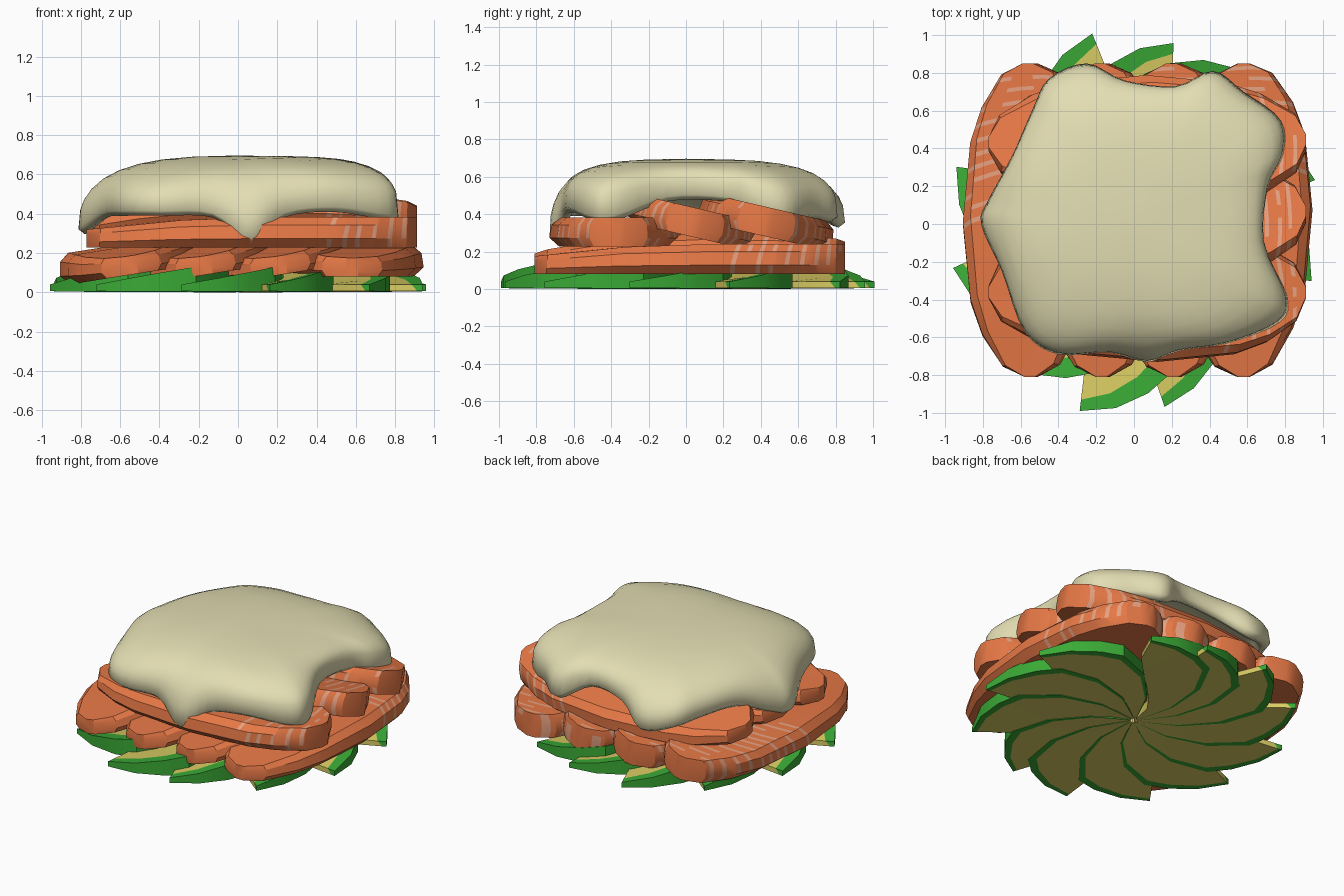
import bpy, bmesh, math, random
from mathutils import Vector, Matrix

if "Cube" in bpy.data.objects:
    bpy.data.objects.remove(bpy.data.objects["Cube"])

random.seed(4)


def mat(name, rgb):
    m = bpy.data.materials.new(name)
    m.diffuse_color = (*rgb, 1)
    m.use_nodes = True
    m.node_tree.nodes["Principled BSDF"].inputs["Base Color"].default_value = m.diffuse_color
    return m


CREAM = mat("cream_sauce", (0.77, 0.73, 0.45))
SALMON = mat("salmon_flesh", (0.80, 0.19, 0.062))
FAT = mat("salmon_fat_line", (0.80, 0.36, 0.22))
SKIN = mat("avocado_skin", (0.042, 0.40, 0.036))
FLESH = mat("avocado_flesh", (0.70, 0.61, 0.125))


def make(name, verts, faces, mats, idx=None, angle=30):
    me = bpy.data.meshes.new(name)
    me.from_pydata(verts, [], faces)
    for m in mats:
        me.materials.append(m)
    if idx:
        me.polygons.foreach_set("material_index", idx)
    bm = bmesh.new()
    bm.from_mesh(me)
    bmesh.ops.recalc_face_normals(bm, faces=bm.faces)
    bm.to_mesh(me)
    bm.free()
    ob = bpy.data.objects.new(name, me)
    bpy.context.collection.objects.link(ob)
    bpy.ops.object.select_all(action='DESELECT')
    ob.select_set(True)
    bpy.context.view_layer.objects.active = ob
    bpy.ops.object.shade_smooth_by_angle(angle=math.radians(angle))
    return ob


# --- avocado: pinwheel of twelve curved wedges, skin on the convex edge ---
OUTER = [(1.035, 0), (.98, 11), (.9, 22), (.82, 31), (.58, 42), (.3, 52), (.04, 60)]
INNER = [(.80, -3), (.70, -2), (.58, 0), (.45, 4), (.3, 12), (.17, 24), (.02, 30)]
NUDGE = {1: (12, .97), 2: (4, .95), 9: (-3, .95)}     # (degrees, size) of uneven wedges


def avocado(k):
    turn, size = NUDGE.get(k, (0, 1))
    base = 13 + 30 * k + turn

    def pt(r, d, top):
        a = math.radians(base + d)
        z = .04 + .09 * max(0, min(d, 30)) / 30 if top else .006 * (1 - max(0, d) / 60)
        return Vector((r * size * math.cos(a) * .95, r * size * math.sin(a), z))

    verts, faces, idx = [], [], []
    for o, i in zip(OUTER, INNER):
        ob, ot, ib, it = pt(*o, 0), pt(*o, 1), pt(*i, 0), pt(*i, 1)
        verts += [ob, ot, ot.lerp(it, .25), it, ib, ob.lerp(ib, .12)]
    n = len(OUTER)
    for s in range(n - 1):
        for j in range(6):
            j2 = (j + 1) % 6
            faces.append((s * 6 + j, s * 6 + j2, s * 6 + 6 + j2, s * 6 + 6 + j))
            idx.append(0 if j in (0, 1, 5) else 1)
    for e in (0, (n - 1) * 6):
        faces += [(e, e + 1, e + 2, e + 5), (e + 2, e + 3, e + 4, e + 5)]
        idx += [0, 1]
    make(f"avocado_slice_{k + 1}", verts, faces, [SKIN, FLESH], idx)


for k in range(12):
    avocado(k)

# --- salmon: rounded strips, thin at one end, fat lines towards the other ---
WIDTH = [(0, 1), (.5, .89), (.72, .72), (.93, .42), (1, .09)]
SECTION = [(-.86, 0), (-1, .3), (-.97, .75), (-.84, 1), (-.5, 1), (-.15, 1), (.15, 1),
           (.5, 1), (.84, 1), (.97, .75), (1, .3), (.86, 0)]


def width(s):
    s = abs(s)
    for (a, wa), (b, wb) in zip(WIDTH, WIDTH[1:]):
        if s <= b:
            return wa + (wb - wa) * (s - a) / (b - a)
    return WIDTH[-1][1]


def salmon(name, loc, turn, tilt, hl, hw, th, start):
    stations = {round(sg * s, 3): False for s, _ in WIDTH for sg in (1, -1)}
    s = start
    while s < .95:                      # each fat line gets its own loop pair
        stations[round(s, 3)] = True
        stations[round(s + .03, 3)] = False
        s += random.uniform(.08, .11)
    keys = sorted(stations)
    m = len(SECTION)
    verts, faces, idx = [], [], []
    for s in keys:
        thin = min(1, 1 - .4 * max(0, (-s - .35) / .65))
        for u, h in SECTION:
            bend = (1 - s * s) * (.07 * (1 - u * u) + .05 * h + .05 * u)
            verts.append(Vector((u * hw * width(s), (s + bend) * hl, (h * thin - .5) * th)))
    for i, s in enumerate(keys[:-1]):
        for j in range(m):
            j2 = (j + 1) % m
            faces.append((i * m + j, i * m + j2, i * m + m + j2, i * m + m + j))
            idx.append(1 if stations[s] and j < m - 1 and random.random() < .75 else 0)
    e = (len(keys) - 1) * m
    faces += [tuple(range(m)), tuple(range(e, e + m))]
    idx += [0, 0]
    mx = (Matrix.Translation(loc) @ Matrix.Rotation(math.radians(turn), 4, 'Z')
          @ Matrix.Rotation(math.radians(tilt), 4, 'Y'))
    make(name, [mx @ v for v in verts], faces, [SALMON, FAT], idx)


# lower layer runs front to back, upper layer runs left to right
for i, x in enumerate((-.55, -.17, .21, .58)):
    salmon(f"lower_salmon_{i + 1}", (x, .02, .16 if i == 3 else .17), 0,
           0 if i == 3 else -9, .83, .365, .16, .2 if i else -.05)
for i, (y, z, t) in enumerate(((-.36, .305, 0), (.05, .355, -13), (.43, .36, -13))):
    # turned a quarter, so a negative turn puts the raised edge at the front
    salmon(f"upper_salmon_{i + 1}", (.07, y, z), -90, t, .84, .37, .155, .4)

# --- sauce: domed blanket with an uneven dripping rim (x, y, z) ---
RIM = [(-.45, .77, .37), (-.25, .85, .33), (-.05, .76, .43), (.22, .73, .46), (.42, .81, .36),
       (.58, .7, .38), (.78, .55, .35), (.79, .37, .42), (.71, .2, .47), (.69, -.1, .47),
       (.81, -.38, .37), (.77, -.52, .37), (.5, -.63, .41), (.24, -.67, .38), (.07, -.73, .25),
       (-.13, -.68, .38), (-.4, -.69, .39), (-.58, -.57, .39), (-.7, -.25, .38),
       (-.81, 0, .3), (-.77, .13, .32), (-.65, .35, .41), (-.54, .6, .4)]


def smooth_loop(pts, sub):
    p = [Vector(q) for q in pts]
    n, out = len(p), []
    for i in range(n):
        a, b, c, d = (p[(i + k - 1) % n] for k in range(4))
        for j in range(sub):
            t = j / sub
            out.append(.5 * (2 * b + (c - a) * t + (2 * a - 5 * b + 4 * c - d) * t * t
                             + (3 * b - a - 3 * c + d) * t ** 3))
    return out


rim = smooth_loop(RIM, 4)
n = len(rim)
# calmer outline that the dome follows away from the rim
calm = []
for j in range(n):
    near = [rim[(j + d) % n] for d in range(-9, 10)]
    r = sum(q.xy.length for q in near) / len(near)
    flat = rim[j].xy.normalized() * r
    calm.append(Vector((flat.x, flat.y, sum(q.z for q in near) / len(near))))


def ring(s, top, scale, lift):
    out = []
    for p, c in zip(rim, calm):
        q = c.lerp(p, s ** 4)
        k = 2.7 + 1.2 * max(0, p.x)
        h = (1 - s ** k) ** (1 / k)
        z = q.z + lift
        out.append(Vector((q.x * s * scale, q.y * s * scale, z + (top - z) * h)))
    return out


SHELL = [.12, .3, .5, .65, .77, .86, .93, .97, .99, 1]
rings = [ring(s, .695, 1, .025) for s in SHELL]
rings.append(ring(1, .5, .96, 0))                                   # rounded lip
rings += [ring(s, .53, .92, .012) for s in (1, .97, .9, .75, .4)]   # underside
verts = [v for r in rings for v in r]
faces = [(i * n + j, i * n + (j + 1) % n, (i + 1) * n + (j + 1) % n, (i + 1) * n + j)
         for i in range(len(rings) - 1) for j in range(n)]
verts += [Vector((0, 0, .697)), Vector((0, 0, .53))]
last = (len(rings) - 1) * n
faces += [(j, (j + 1) % n, len(verts) - 2) for j in range(n)]
faces += [(last + j, last + (j + 1) % n, len(verts) - 1) for j in range(n)]
make("sauce_topping", verts, faces, [CREAM], angle=80)
